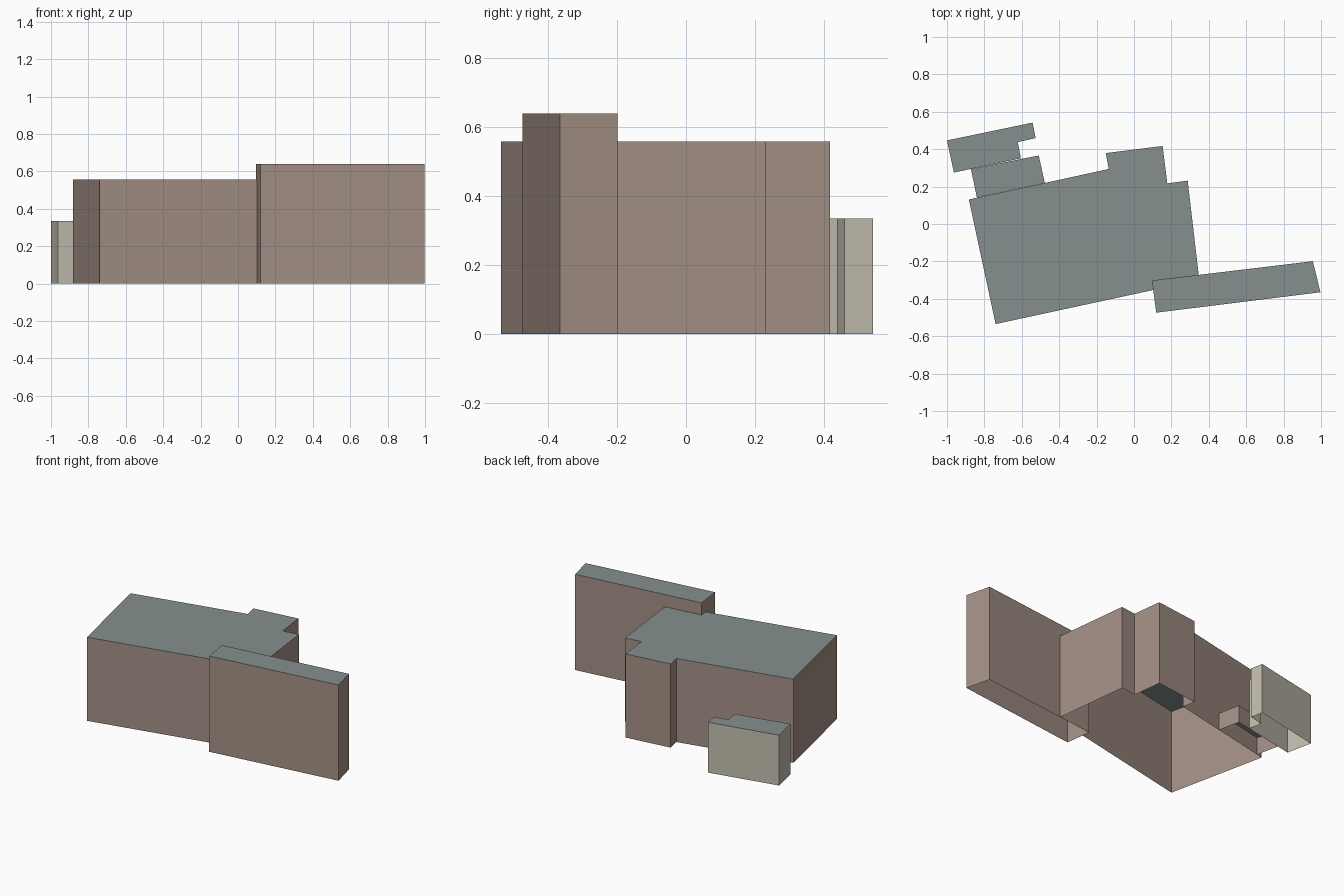
import bpy
import bmesh

cube = bpy.data.objects.get("Cube")
if cube:
    bpy.data.objects.remove(cube, do_unlink=True)


def flat_colour(name, rgb):
    mat = bpy.data.materials.new(name)
    mat.use_nodes = True
    colour = (*rgb, 1.0)
    mat.diffuse_color = colour
    bsdf = mat.node_tree.nodes["Principled BSDF"]
    bsdf.inputs["Base Color"].default_value = colour
    bsdf.inputs["Roughness"].default_value = 0.9
    return mat


brown = flat_colour("brown wall", (0.37, 0.28, 0.24))
cream = flat_colour("pale stone wall", (0.54, 0.51, 0.43))
slate = flat_colour("slate roof", (0.24, 0.28, 0.275))


def block(name, outline, height, wall):
    """Raise a flat roof over an outline, with walls and an open underside."""
    bm = bmesh.new()
    roof = bm.faces.new([bm.verts.new((x, y, height)) for x, y in outline])
    roof.normal_update()
    if roof.normal.z < 0:
        roof.normal_flip()
    roof.material_index = 1
    # Walls hang down from the edge of the roof
    made = bmesh.ops.extrude_edge_only(bm, edges=list(bm.edges))["geom"]
    for item in made:
        if isinstance(item, bmesh.types.BMVert):
            item.co.z = 0
        elif isinstance(item, bmesh.types.BMFace):
            item.material_index = 0
    # Make the walls face the same way round as the roof
    for edge in roof.edges:
        for face in edge.link_faces:
            if face is not roof and not edge.is_contiguous:
                face.normal_flip()
    mesh = bpy.data.meshes.new(name)
    bm.to_mesh(mesh)
    bm.free()
    mesh.materials.append(wall)
    mesh.materials.append(slate)
    obj = bpy.data.objects.new(name, mesh)
    bpy.context.collection.objects.link(obj)
    return obj


# Main building, with a stepped bay at the back and a notch for the wing
block("main_building", [
    (-0.74, -0.535), (0.103, -0.353), (0.096, -0.302), (0.346, -0.272),
    (0.287, 0.232), (0.178, 0.217), (0.153, 0.417), (-0.151, 0.379),
    (-0.135, 0.294), (-0.883, 0.131)], 0.557, brown)

# Long thin wing, taller than the rest
block("tall_wing", [
    (0.119, -0.474), (0.997, -0.365), (0.956, -0.199), (0.096, -0.302)],
    0.638, brown)

# Low link between the main building and the shed
block("low_link", [
    (-0.84, 0.141), (-0.477, 0.22), (-0.509, 0.366), (-0.872, 0.294)],
    0.115, brown)

# Pale shed with a small overhanging corner
block("shed", [
    (-0.963, 0.275), (-0.605, 0.351), (-0.621, 0.438), (-0.526, 0.459),
    (-0.542, 0.542), (-1.0, 0.447)], 0.335, cream)
